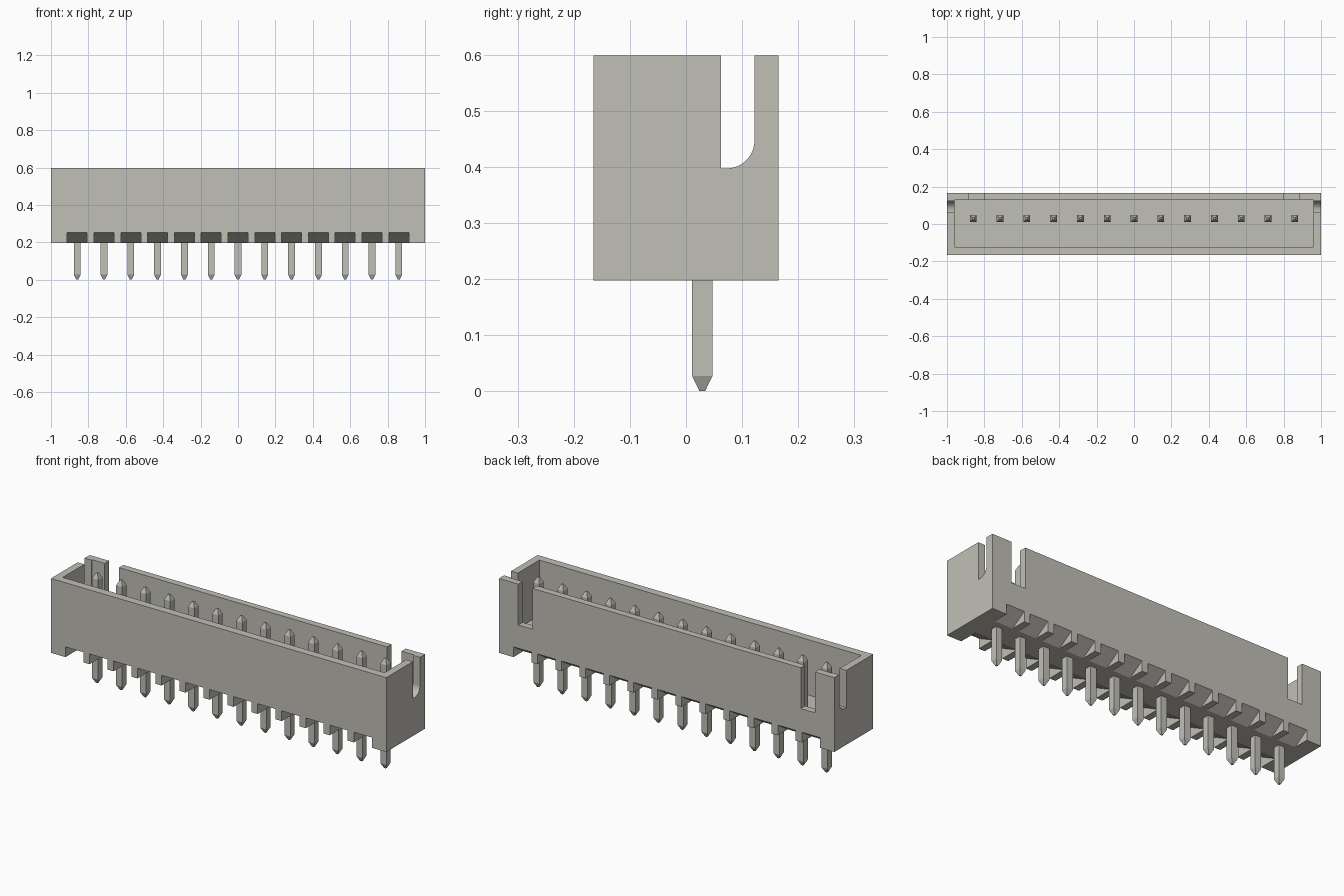
import bpy, bmesh, math

if "Cube" in bpy.data.objects:
    bpy.data.objects.remove(bpy.data.objects["Cube"])

PITCH, COUNT, PIN_Y = 0.1433, 13, 0.029
Z0, Z1, HALF_D = 0.197, 0.598, 0.165

mat = bpy.data.materials.new("warm grey")
mat.diffuse_color = (0.53, 0.52, 0.47, 1)
mat.use_nodes = True
mat.node_tree.nodes["Principled BSDF"].inputs["Base Color"].default_value = mat.diffuse_color


def add_object(name, bm):
    bmesh.ops.recalc_face_normals(bm, faces=bm.faces[:])
    mesh = bpy.data.meshes.new(name)
    bm.to_mesh(mesh)
    bm.free()
    mesh.materials.append(mat)
    ob = bpy.data.objects.new(name, mesh)
    bpy.context.collection.objects.link(ob)
    return ob


def box(bm, x0, x1, y0, y1, z0, z1):
    prism(bm, [(y0, z0), (y1, z0), (y1, z1), (y0, z1)], x0, x1)


def prism(bm, profile, x0, x1):
    """Extrude a (y, z) profile from x0 to x1."""
    a, b = [[bm.verts.new((x, y, z)) for y, z in profile] for x in (x0, x1)]
    bm.faces.new(a)
    bm.faces.new(b[::-1])
    n = len(profile)
    for i in range(n):
        j = (i + 1) % n
        bm.faces.new((a[i], b[i], b[j], a[j]))


def cut(target, bm):
    """Subtract a mesh from the target and discard it."""
    cutter = add_object("cutter", bm)
    cutter.hide_render = True
    mod = target.modifiers.new("cut", 'BOOLEAN')
    mod.operation, mod.solver, mod.object = 'DIFFERENCE', 'EXACT', cutter
    bpy.context.view_layer.objects.active = target
    bpy.ops.object.modifier_apply(modifier=mod.name)
    bpy.data.objects.remove(cutter)


# Shroud housing
bm = bmesh.new()
box(bm, -1, 1, -HALF_D, HALF_D, Z0, Z1)
housing = add_object("housing", bm)

# Open cavity
bm = bmesh.new()
box(bm, -0.96, 0.96, -0.122, 0.128, 0.30, 0.7)
cut(housing, bm)

# Keying slots in the back wall
bm = bmesh.new()
for s in (-1, 1):
    lo, hi = sorted((s * 0.80, s * 0.885))
    box(bm, lo, hi, 0.11, 0.25, 0.378, 0.7)
cut(housing, bm)

# End wall slots with one rounded lower corner
R = 0.05
arc = [(0.122 - R + R * math.sin(t), 0.397 + R - R * math.cos(t))
       for t in (math.pi / 2 * i / 12 for i in range(13))]
slot = [(0.062, 0.7), (0.062, 0.397)] + arc + [(0.122, 0.7)]
bm = bmesh.new()
for lo, hi in ((-1.1, -0.94), (0.94, 1.1)):
    prism(bm, slot, lo, hi)
cut(housing, bm)

pin_xs = [(i - (COUNT - 1) / 2) * PITCH for i in range(COUNT)]

# Sloped relief notches along both lower edges
RISE = 0.055
bm = bmesh.new()
for side, depth in ((-1, 0.105), (1, 0.085)):
    slope = RISE / depth
    inner = HALF_D - depth - 0.02
    outer = HALF_D + 0.05
    low = Z0 - 0.02 * slope
    high = Z0 + RISE + 0.05 * slope
    for x in pin_xs:
        prism(bm, [(side * inner, low), (side * outer, low),
                   (side * outer, high)], x - 0.0535, x + 0.0535)
cut(housing, bm)

# Square pins with tapered ends
for i, x in enumerate(pin_xs):
    bm = bmesh.new()
    rings = []
    for z, h in ((0, 0.005), (0.027, 0.018), (0.565, 0.018), (0.592, 0.005)):
        rings.append([bm.verts.new((x + a * h, PIN_Y + b * h, z))
                      for a, b in ((-1, -1), (1, -1), (1, 1), (-1, 1))])
    bm.faces.new(rings[0][::-1])
    bm.faces.new(rings[-1])
    for lower, upper in zip(rings, rings[1:]):
        for k in range(4):
            j = (k + 1) % 4
            bm.faces.new((lower[k], lower[j], upper[j], upper[k]))
    add_object(f"pin_{i + 1}", bm)
